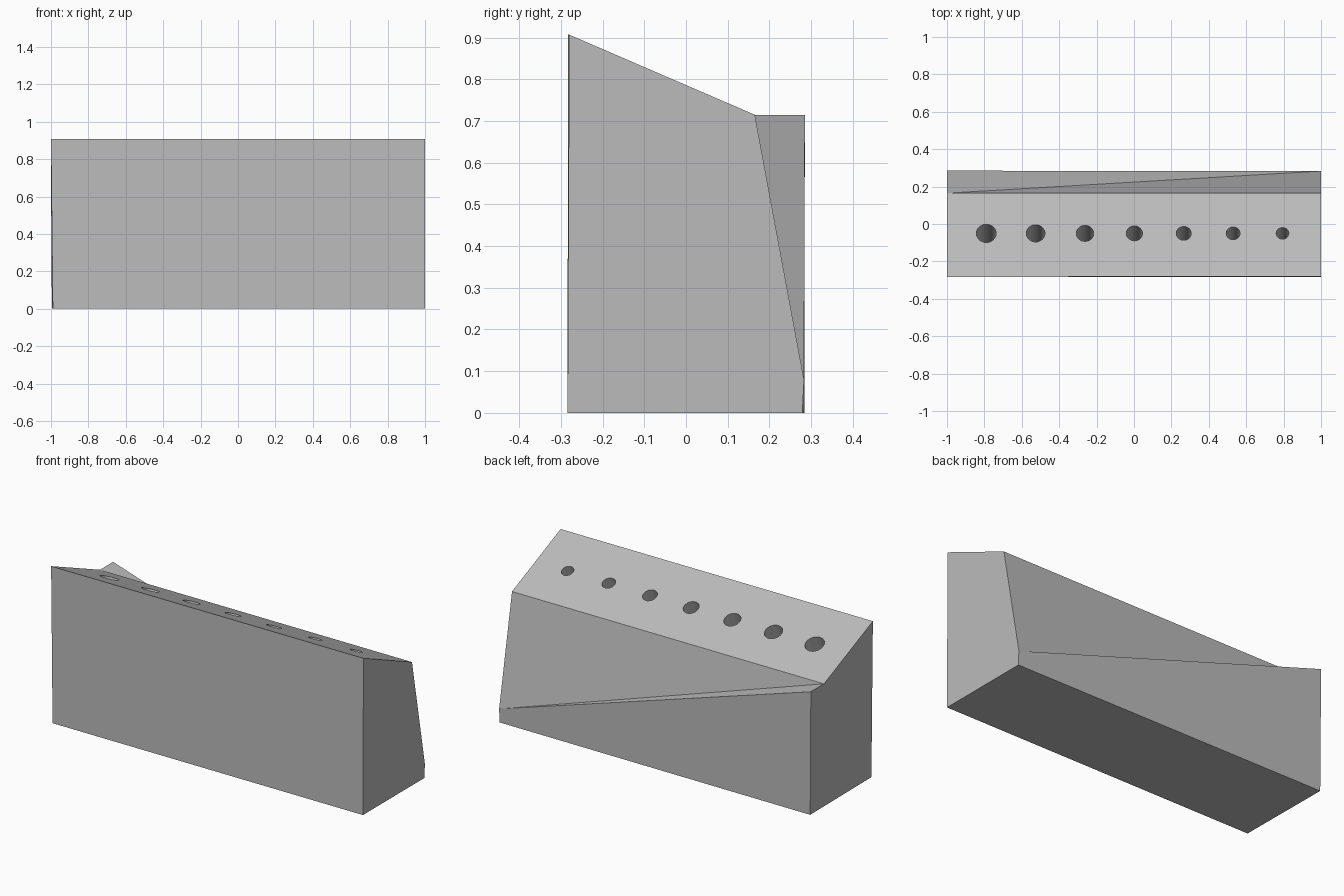
import bpy, bmesh, math
from mathutils import Vector

if "Cube" in bpy.data.objects:
    bpy.data.objects.remove(bpy.data.objects["Cube"])

grey = bpy.data.materials.new("plain grey")
grey.diffuse_color = (0.5, 0.5, 0.5, 1)
grey.use_nodes = True
grey.node_tree.nodes["Principled BSDF"].inputs["Base Color"].default_value = grey.diffuse_color

# Block: left and right end outlines (front bottom, front top, ridge, ledge, back bottom)
left = [(-.99, -.284, 0), (-1, -.283, .907), (-1, .165, .715), (-1, .285, .715), (-.995, .284, 0)]
right = [(1, -.284, 0), (1, -.28, .907), (1, .165, .715), (1, .283, .08), (1, .279, 0)]
bm = bmesh.new()
L = [bm.verts.new(p) for p in left]
R = [bm.verts.new(p) for p in right]
for f in ([L[0], R[0], R[1], L[1]],      # front
          [L[1], R[1], R[2], L[2]],      # sloping top
          [L[2], R[2], R[3]],            # leaning back
          [L[2], R[3], L[3]],            # tapering ledge
          [L[3], R[3], R[4], L[4]],      # upright back
          [L[4], R[4], R[0], L[0]],      # base
          L, R):
    bm.faces.new(f)
bmesh.ops.recalc_face_normals(bm, faces=bm.faces)
me = bpy.data.meshes.new("block")
bm.to_mesh(me)
bm.free()
block = bpy.data.objects.new("block", me)
bpy.context.collection.objects.link(block)
me.materials.append(grey)

# Row of shrinking holes drilled square to the sloping top
normal = Vector((0, .192, .448)).normalized()
tilt = -math.atan2(normal.y, normal.z)
depth = 0.4
for i in range(7):
    mouth = Vector((-.79 + .264 * i, -.05, .807))
    bpy.ops.mesh.primitive_cylinder_add(
        vertices=32, radius=.053 - .0032 * i, depth=depth + .1,
        location=mouth - normal * (depth - .1) / 2, rotation=(tilt, 0, 0))
    drill = bpy.context.object
    drill.name = f"hole_cutter_{i + 1}"
    drill.data.materials.append(grey)
    drill.hide_render = True
    drill.hide_set(True)
    cut = block.modifiers.new(f"hole_{i + 1}", 'BOOLEAN')
    cut.operation = 'DIFFERENCE'
    cut.solver = 'EXACT'
    cut.object = drill

# Apply the holes, then smooth their walls
bpy.ops.object.select_all(action='DESELECT')
block.select_set(True)
bpy.context.view_layer.objects.active = block
for m in list(block.modifiers):
    bpy.ops.object.modifier_apply(modifier=m.name)
for o in list(bpy.data.objects):
    if o is not block:
        bpy.data.objects.remove(o)
bpy.ops.object.shade_smooth_by_angle(angle=math.radians(14))
